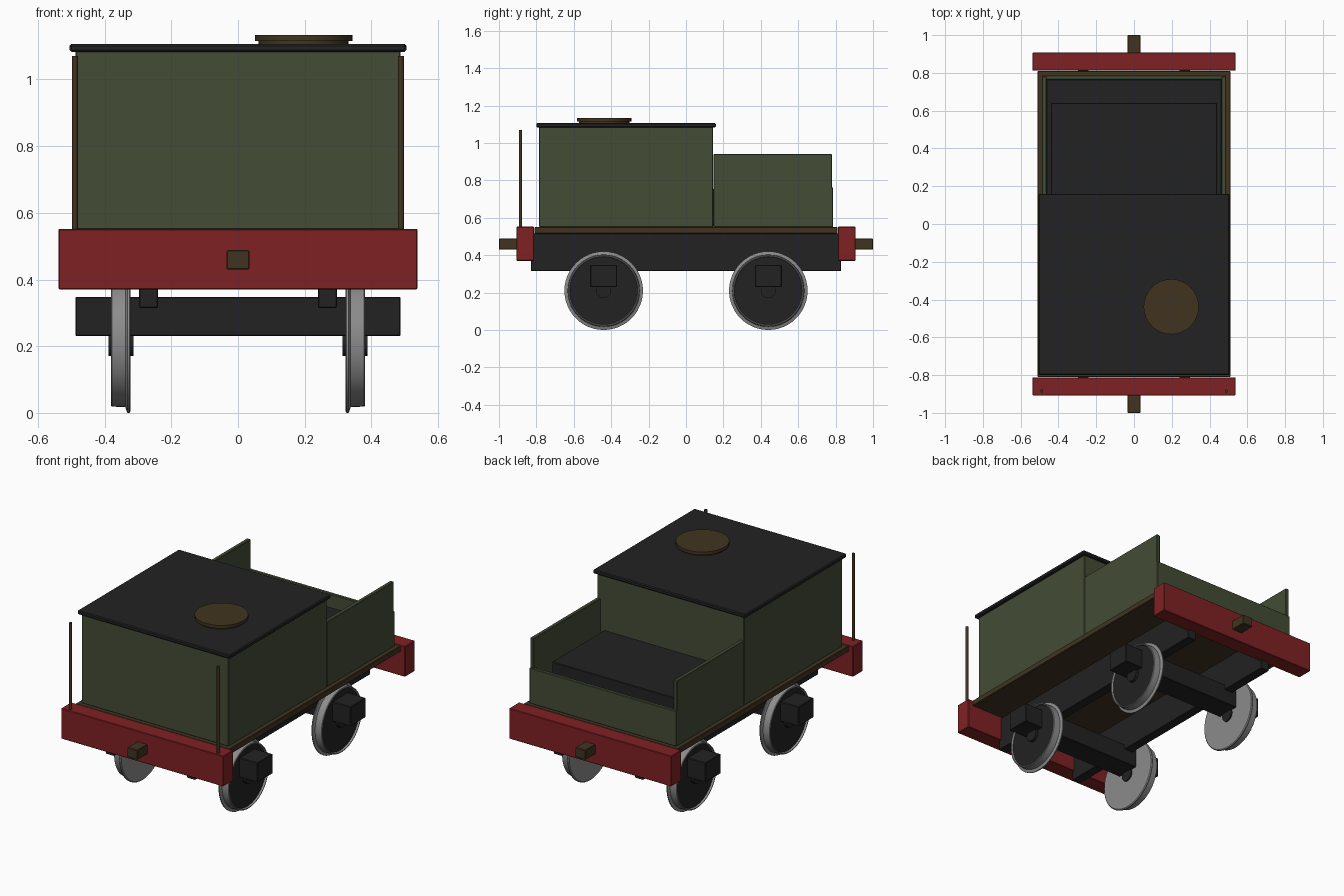
import bpy, bmesh, math
from mathutils import Matrix

cube = bpy.data.objects.get("Cube")
if cube:
    bpy.data.objects.remove(cube, do_unlink=True)


def material(name, r, g, b):
    m = bpy.data.materials.new(name)
    m.use_nodes = True
    m.diffuse_color = (r, g, b, 1)
    bsdf = m.node_tree.nodes["Principled BSDF"]
    bsdf.inputs["Base Color"].default_value = (r, g, b, 1)
    bsdf.inputs["Roughness"].default_value = 0.6
    return m


GREEN = material("olive green", 0.056, 0.072, 0.036)
RED = material("dark red", 0.216, 0.0155, 0.017)
BLACK = material("soft black", 0.016, 0.016, 0.016)
BROWN = material("dark brown", 0.052, 0.034, 0.0145)
STEEL = material("wheel steel", 0.26, 0.26, 0.265)


def finish(name, bm, *mats):
    bmesh.ops.recalc_face_normals(bm, faces=bm.faces)
    mesh = bpy.data.meshes.new(name)
    bm.to_mesh(mesh)
    bm.free()
    for m in mats:
        mesh.materials.append(m)
    obj = bpy.data.objects.new(name, mesh)
    bpy.context.scene.collection.objects.link(obj)
    return obj


def smooth(obj):
    bpy.ops.object.select_all(action="DESELECT")
    obj.select_set(True)
    bpy.context.view_layer.objects.active = obj
    bpy.ops.object.shade_smooth_by_angle(angle=math.radians(35))


def box(name, x, y, z, mat, bevel=0.003):
    """Bevelled block from (min, max) pairs."""
    bm = bmesh.new()
    bmesh.ops.create_cube(bm, size=1)
    for v in bm.verts:
        v.co = [lo + (c + 0.5) * (hi - lo) for c, (lo, hi) in zip(v.co, (x, y, z))]
    obj = finish(name, bm, mat)
    mod = obj.modifiers.new("edge", "BEVEL")
    mod.width = bevel
    mod.segments = 1
    return obj


def lathe(name, profile, mats, matrix, steps=48, dark=None):
    """Spin (radius, height) points about the local z axis."""
    bm = bmesh.new()
    verts = [bm.verts.new((r, 0, h)) for r, h in profile]
    edges = [bm.edges.new(p) for p in zip(verts, verts[1:])]
    bmesh.ops.spin(bm, geom=verts + edges, cent=(0, 0, 0), axis=(0, 0, 1),
                   angle=math.tau, steps=steps, use_duplicate=False)
    bmesh.ops.remove_doubles(bm, verts=bm.verts, dist=1e-5)
    if dark:
        for f in bm.faces:
            f.material_index = int(dark(f.calc_center_median()))
    bm.transform(matrix)
    obj = finish(name, bm, *mats)
    smooth(obj)
    return obj


def drum(name, radius, z0, z1, mat, matrix, steps=32):
    return lathe(name, [(0, z0), (radius, z0), (radius, z1), (0, z1)], [mat], matrix, steps)


# Underframe and footplate
box("footplate", (-0.51, 0.51), (-0.81, 0.81), (0.515, 0.55), BROWN)
for s, side in ((1, "left"), (-1, "right")):
    box(side + "_frame_rail", sorted((s * 0.24, s * 0.297)), (-0.83, 0.83), (0.315, 0.516), BLACK)

# Buffer beams and couplers
for s, end in ((-1, "front"), (1, "rear")):
    box(end + "_buffer_beam", (-0.538, 0.538), sorted((s * 0.812, s * 0.907)), (0.37, 0.552), RED)
    box(end + "_coupler", (-0.034, 0.034), sorted((s * 0.88, s)), (0.43, 0.488), BROWN)

# Wheels, hubs and axle beams
wheel_profile = [(0, 0.322), (0.205, 0.322), (0.21, 0.326), (0.21, 0.332), (0.193, 0.338),
                 (0.191, 0.378), (0.188, 0.381), (0.184, 0.381), (0.181, 0.37), (0, 0.37)]
for yc, end in ((-0.44, "front"), (0.44, "rear")):
    box(end + "_axle_beam", (-0.488, 0.488), (yc - 0.072, yc + 0.072), (0.23, 0.347), BLACK)
    for s, side in ((1, "left"), (-1, "right")):
        m = Matrix.Translation((0, yc, 0.21)) @ Matrix.Rotation(s * math.pi / 2, 4, "Y")
        name = end + "_" + side
        lathe(name + "_wheel", wheel_profile, [STEEL, BLACK], m,
              dark=lambda c: c.z > 0.369 and c.xy.length < 0.18)
        drum(name + "_hub", 0.04, 0.314, 0.388, BLACK, m, 24)

# Tank, lid and filler cap
box("tank", (-0.487, 0.487), (-0.785, 0.145), (0.55, 1.085), GREEN)
box("tank_lid", (-0.505, 0.505), (-0.8, 0.16), (1.083, 1.106), BLACK, 0.005)
cap_place = Matrix.Translation((0.197, -0.438, 0))
drum("filler_neck", 0.135, 1.1, 1.116, BROWN, cap_place)
drum("filler_cap", 0.146, 1.115, 1.133, BROWN, cap_place)

# Open rear bunker
for s, side in ((1, "left"), (-1, "right")):
    box(side + "_bunker_wall", sorted((s * 0.463, s * 0.487)), (0.147, 0.781), (0.55, 0.94), GREEN)
box("rear_bunker_wall", (-0.487, 0.487), (0.765, 0.787), (0.55, 0.762), GREEN)
box("bunker_floor", (-0.464, 0.464), (0.145, 0.766), (0.55, 0.565), BLACK)
box("bunker_locker", (-0.44, 0.44), (0.145, 0.64), (0.56, 0.755), BLACK)

# Front handrail posts
for s, side in ((1, "left"), (-1, "right")):
    drum(side + "_handrail_post", 0.0085, 0.54, 1.07, BROWN,
         Matrix.Translation((s * 0.489, -0.885, 0)), 16)
